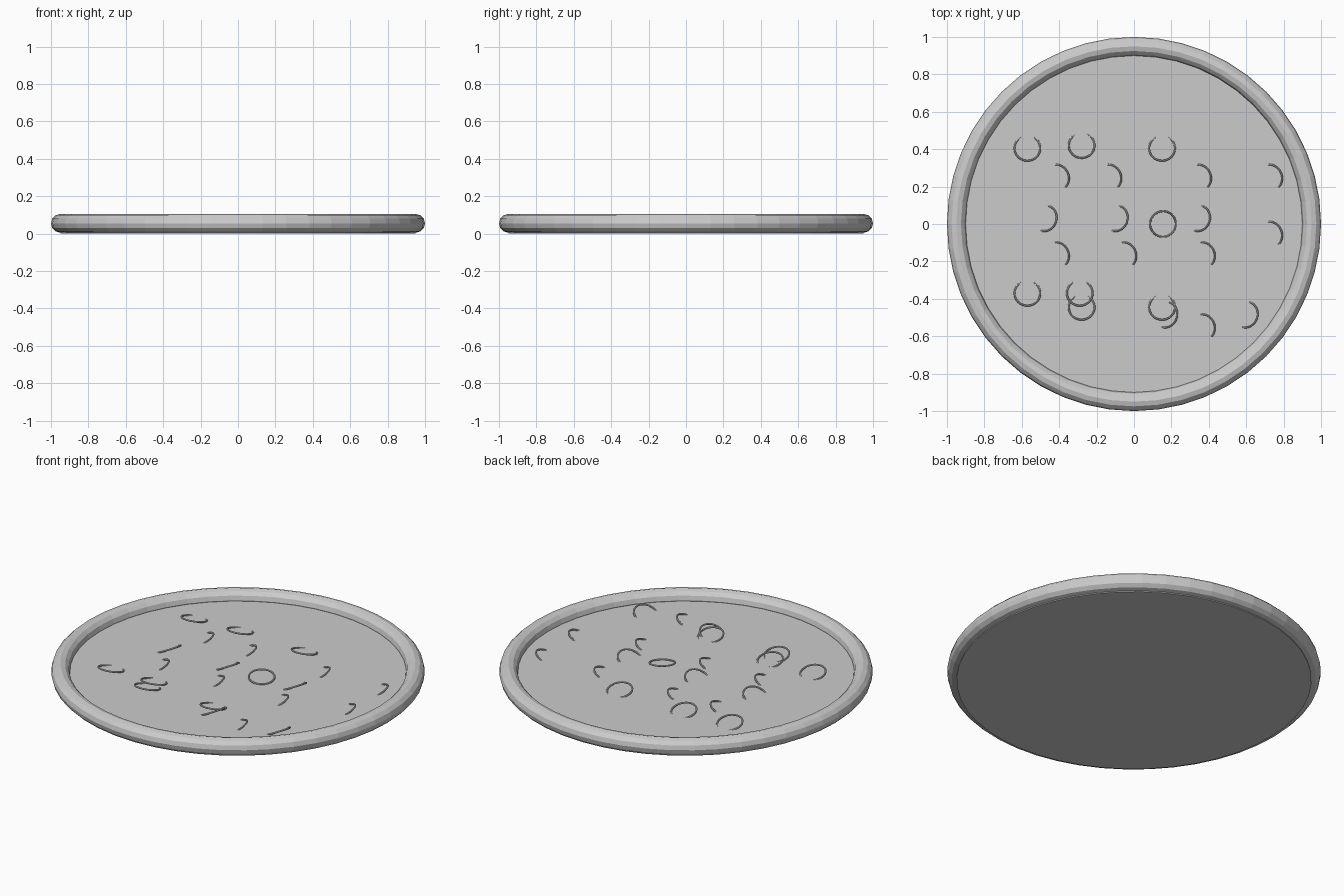
import bpy
from math import radians
from mathutils import Matrix, Vector

cube = bpy.data.objects.get("Cube")
if cube:
    bpy.data.objects.remove(cube, do_unlink=True)

grey = bpy.data.materials.new("light grey")
grey.use_nodes = True
colour = (0.6, 0.6, 0.6, 1)
grey.diffuse_color = colour
grey.node_tree.nodes["Principled BSDF"].inputs["Base Color"].default_value = colour

FLOOR = 0.05


def finish(name):
    ob = bpy.context.object
    ob.name = name
    ob.data.materials.append(grey)
    return ob


# Tray base and rounded rim
bpy.ops.mesh.primitive_cylinder_add(vertices=48, radius=0.95, depth=FLOOR,
                                    location=(0, 0, FLOOR / 2))
finish("tray_base")
bpy.ops.mesh.primitive_torus_add(major_radius=0.95, minor_radius=0.05,
                                 major_segments=48, minor_segments=12,
                                 location=(0, 0, 0.055))
finish("tray_rim")


def rings(name, spots, high_side, tilt, lift):
    """Thin rings sunk into the base, raised towards the high_side angle."""
    turn = (Matrix.Rotation(radians(high_side), 4, 'Z')
            @ Matrix.Rotation(radians(-tilt), 4, 'Y'))
    for i, (x, y) in enumerate(spots):
        bpy.ops.mesh.primitive_torus_add(major_radius=0.069, minor_radius=0.005,
                                         major_segments=32, minor_segments=8)
        ob = finish(f"{name}_{i + 1}")
        ob.matrix_world = Matrix.Translation(Vector((x, y, FLOOR + lift))) @ turn


# Rings dipping at the back
rings("back_sunk_ring",
      [(-.57, .405), (-.28, .42), (.15, .405), (-.57, -.37),
       (-.29, -.37), (-.28, -.445), (.15, -.445)], -90, 14, 0.01)
# Half-buried rings showing their left side, turned back or forward
rings("back_turned_ring",
      [(-.41, .25), (-.13, .25), (.35, .25), (.73, .25), (-.41, -.165),
       (-.05, -.165), (.37, -.165), (.73, -.055), (.37, -.55)], 25, 28, -0.013)
rings("front_turned_ring",
      [(-.475, .03), (-.095, .03), (.345, .03), (.6, -.485), (.17, -.485)],
      -17, 28, -0.003)
# Ring lying on top
rings("loose_ring", [(.155, 0)], 126, 10, 0.015)
